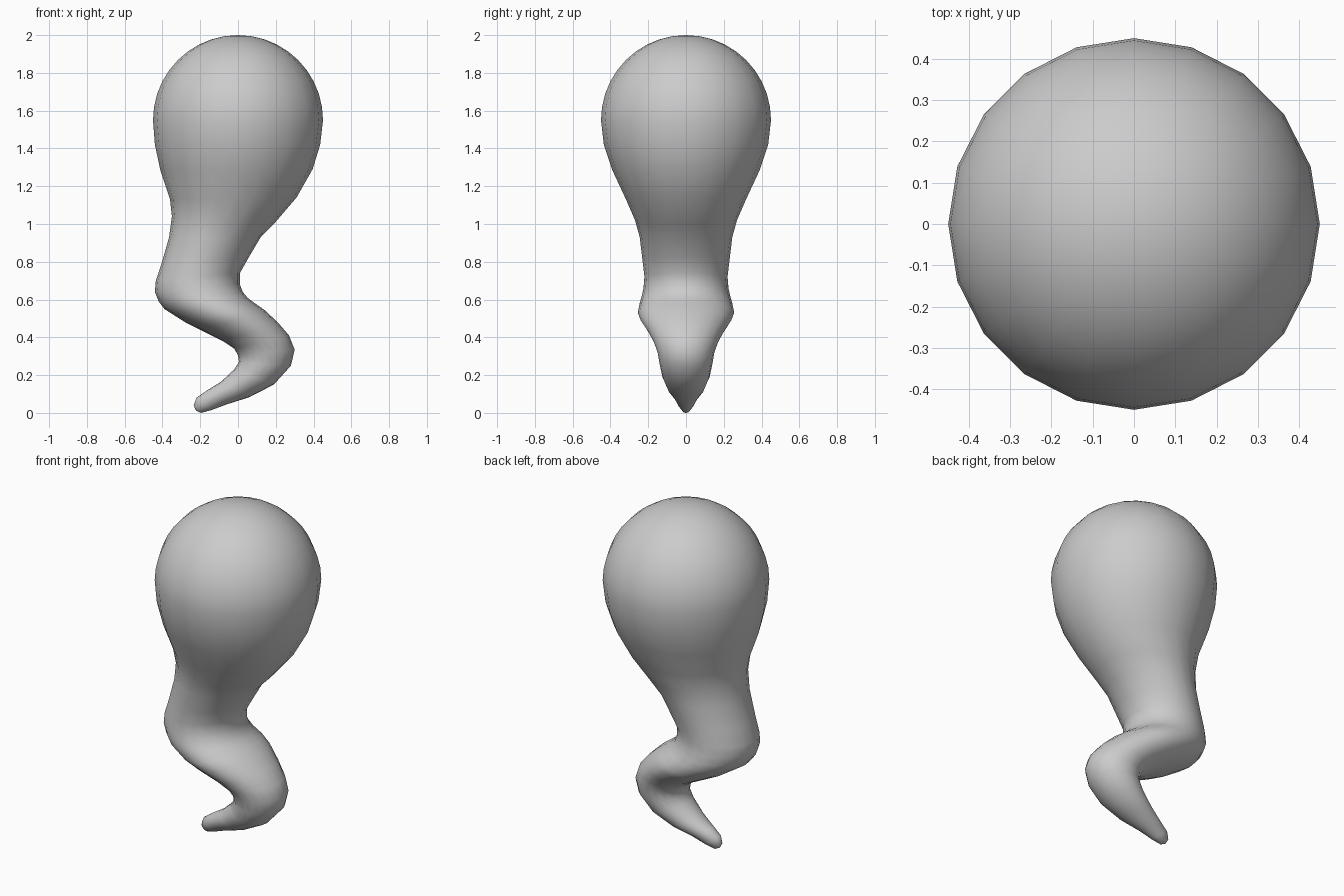
import bpy, bmesh
from math import sin, cos, pi

if "Cube" in bpy.data.objects:
    bpy.data.objects.remove(bpy.data.objects["Cube"])

SIDES = 20

# Tail sections: left edge (x, z), right edge (x, z), half depth in y
SECTIONS = [
    (-.44, 1.42, .435, 1.42, .435), (-.41, 1.28, .395, 1.29, .39),
    (-.36, 1.13, .31, 1.14, .32), (-.35, 1.04, .19, 1.0, .27),
    (-.365, .93, .12, .93, .245), (-.405, .79, .055, .82, .23),
    (-.435, .70, .01, .74, .22), (-.44, .64, .01, .68, .225),
    (-.42, .59, .025, .64, .235), (-.39, .55, .05, .61, .245),
    (-.28, .48, .09, .58, .255), (-.19, .435, .14, .545, .24),
    (-.08, .38, .21, .48, .20), (-.02, .34, .27, .41, .17),
    (0, .305, .30, .335, .15), (.005, .27, .28, .25, .14),
    (-.02, .23, .19, .15, .125), (-.09, .165, .06, .083, .095),
    (-.17, .115, -.06, .045, .06), (-.22, .08, -.14, .015, .042),
    (-.235, .04, -.195, .0, .022),
]

bm = bmesh.new()


def ring(cx, cz, ax, az, depth):
    """Elliptical ring; (ax, az) is the tilted half axis in the xz plane."""
    return [bm.verts.new((cx + ax * cos(t), depth * sin(t), cz + az * cos(t)))
            for t in (2 * pi * i / SIDES for i in range(SIDES))]


# Round head, from near the pole down to the equator
rings = []
for k in range(1, 11):
    a = k * pi / 20
    r = .45 * sin(a)
    rings.append(ring(0, 1.55 + .45 * cos(a), r, 0, r))

# Curling tail
for lx, lz, rx, rz, d in SECTIONS:
    rings.append(ring((lx + rx) / 2, (lz + rz) / 2, (rx - lx) / 2, (rz - lz) / 2, d))

# Skin between rings, then close both ends
for a, b in zip(rings, rings[1:]):
    for i in range(SIDES):
        j = (i + 1) % SIDES
        bm.faces.new((a[i], b[i], b[j], a[j]))
top = bm.verts.new((0, 0, 2))
tip = bm.verts.new((-.222, 0, .012))
for i in range(SIDES):
    j = (i + 1) % SIDES
    bm.faces.new((top, rings[0][i], rings[0][j]))
    bm.faces.new((tip, rings[-1][j], rings[-1][i]))

bmesh.ops.recalc_face_normals(bm, faces=bm.faces)
for f in bm.faces:
    f.smooth = True
mesh = bpy.data.meshes.new("ghost_body")
bm.to_mesh(mesh)
bm.free()
body = bpy.data.objects.new("ghost_body", mesh)
bpy.context.collection.objects.link(body)
